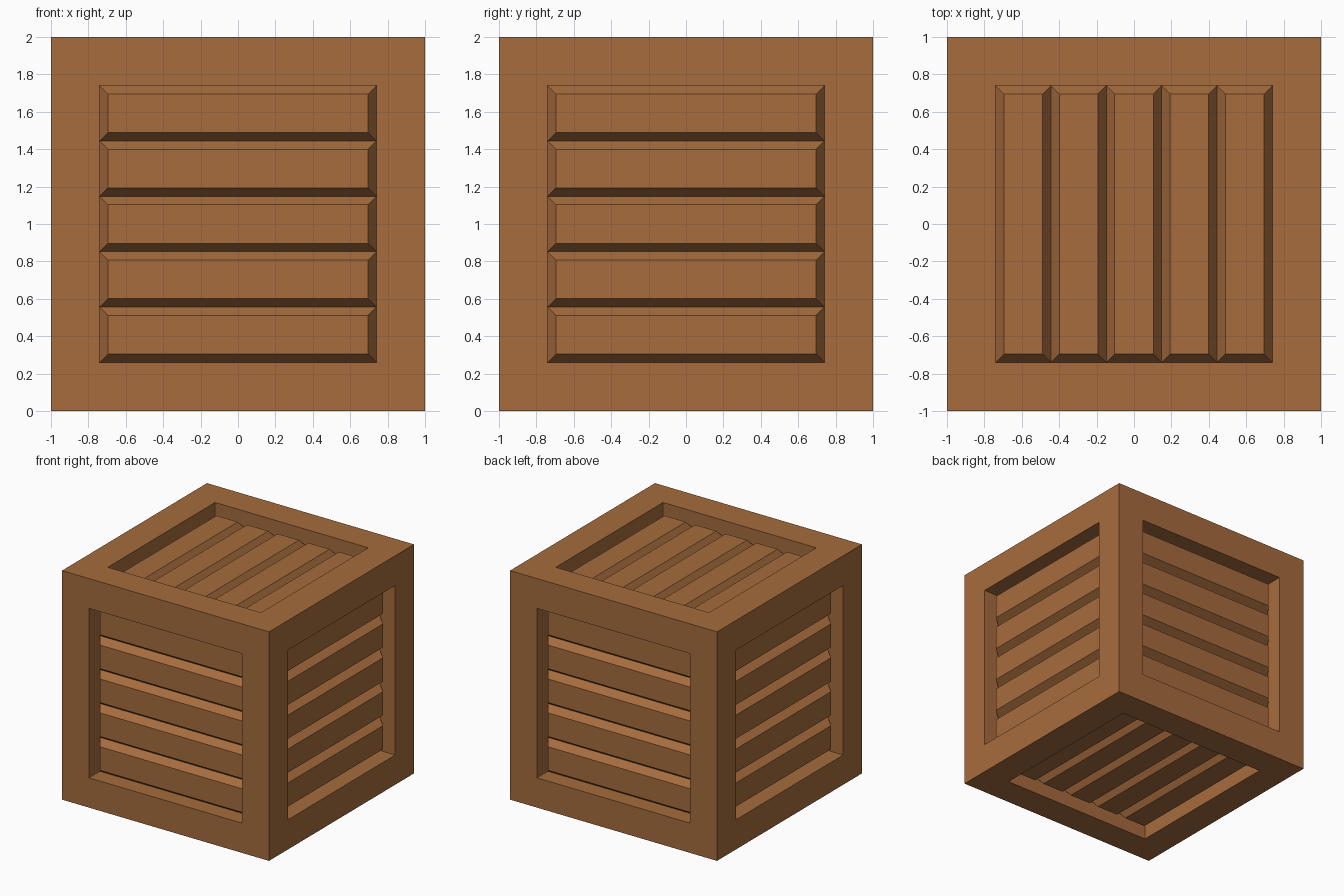
import bpy, bmesh
from mathutils import Matrix, Vector

if "Cube" in bpy.data.objects:
    bpy.data.objects.remove(bpy.data.objects["Cube"])

HALF = 1.0        # half the crate size
OPEN = 0.74       # half the panel opening
DEPTH = 0.15      # recess depth to the slat seams
RISE = 0.064      # height of each slat above the seams
BEVEL = 0.045     # width of the slat chamfer
SLATS = 5

wood = bpy.data.materials.new("wood")
wood.diffuse_color = (0.38, 0.15, 0.047, 1)
wood.use_nodes = True
wood.node_tree.nodes["Principled BSDF"].inputs["Base Color"].default_value = wood.diffuse_color


def make_object(name, bm):
    mesh = bpy.data.meshes.new(name)
    bm.to_mesh(mesh)
    bm.free()
    mesh.materials.append(wood)
    obj = bpy.data.objects.new(name, mesh)
    bpy.context.collection.objects.link(obj)
    obj.location.z = HALF
    return obj


# Frame: cube with a straight-walled opening pressed into every side
bm = bmesh.new()
bmesh.ops.create_cube(bm, size=2 * HALF)
panels = bm.faces[:]
bmesh.ops.inset_individual(bm, faces=panels, thickness=HALF - OPEN, use_even_offset=True)
floors = bmesh.ops.extrude_discrete_faces(bm, faces=panels)["faces"]
for f in floors:
    bmesh.ops.translate(bm, vec=-f.normal * DEPTH, verts=f.verts[:])
bmesh.ops.delete(bm, geom=floors, context="FACES_ONLY")
make_object("crate_frame", bm)


# Slat panels: chamfered boards side by side, filling one opening
def slat_panel(name, normal, along):
    n, u = Vector(normal), Vector(along)
    v = n.cross(u)
    basis = Matrix((u, v, n)).transposed()
    bm = bmesh.new()
    width = 2 * OPEN / SLATS

    def ring(mid, inset, height):
        a, b = OPEN - inset, width / 2 - inset
        return [bm.verts.new(basis @ Vector((sx * a, mid + sy * b, height)))
                for sx, sy in ((-1, -1), (1, -1), (1, 1), (-1, 1))]

    for i in range(SLATS):
        mid = -OPEN + (i + 0.5) * width
        low = ring(mid, 0, HALF - DEPTH)
        high = ring(mid, BEVEL, HALF - DEPTH + RISE)
        bm.faces.new(high)
        for k in range(4):
            j = (k + 1) % 4
            bm.faces.new((low[k], low[j], high[j], high[k]))
    make_object(name, bm)


X, Y = (1, 0, 0), (0, 1, 0)
for name, normal, along in (
        ("front", (0, -1, 0), X), ("back", (0, 1, 0), X),
        ("right", (1, 0, 0), Y), ("left", (-1, 0, 0), Y),
        ("top", (0, 0, 1), Y), ("bottom", (0, 0, -1), Y)):
    slat_panel(name + "_slats", normal, along)
